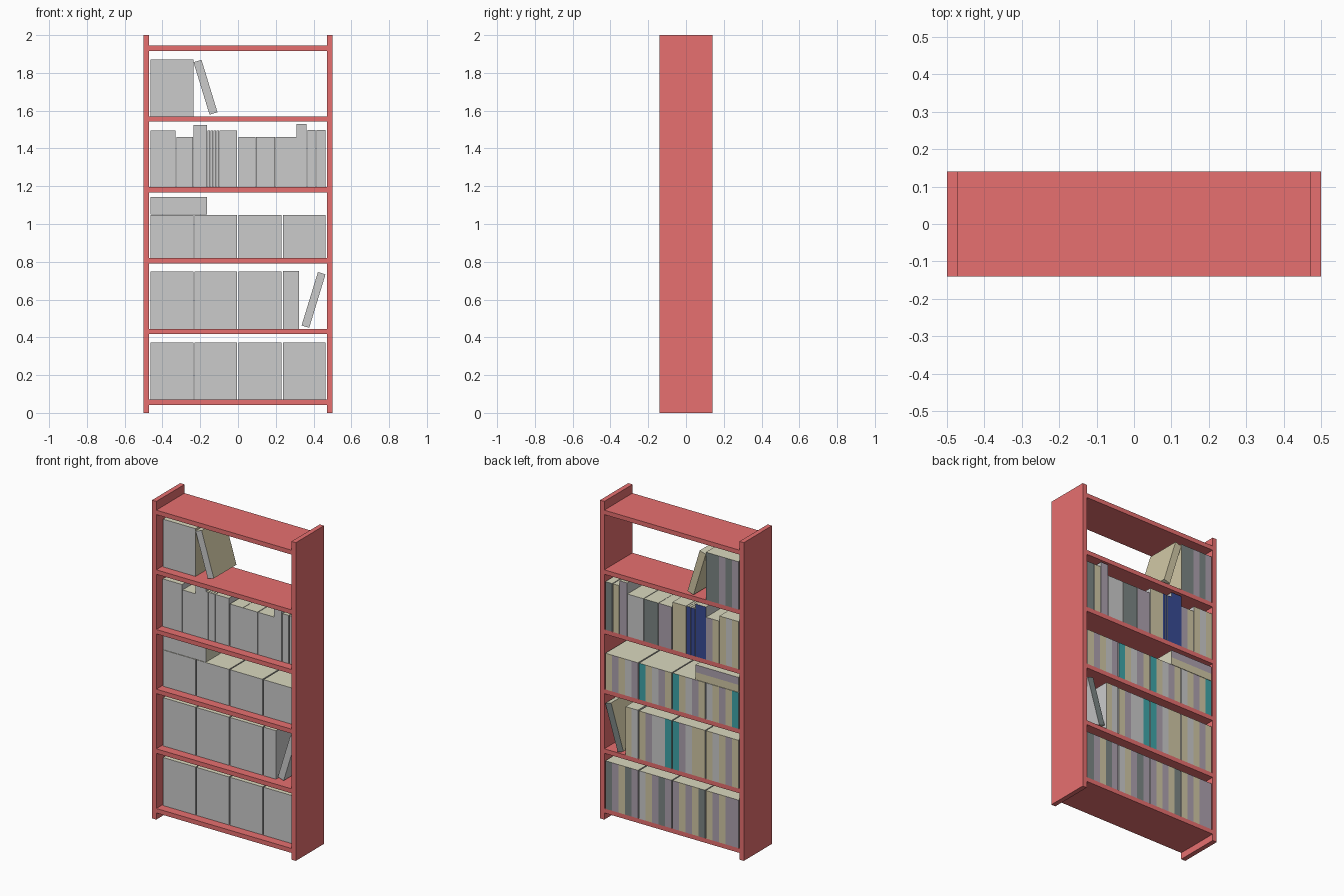
import bpy, bmesh, math
from mathutils import Matrix, Vector

if "Cube" in bpy.data.objects:
    bpy.data.objects.remove(bpy.data.objects["Cube"])

COLOURS = {
    "R": ("red_paint", (0.80, 0.16, 0.16)),
    "T": ("tan_cover", (0.64, 0.58, 0.38)),
    "P": ("purple_cover", (0.42, 0.36, 0.43)),
    "D": ("dark_cover", (0.20, 0.24, 0.23)),
    "G": ("grey_cover", (0.53, 0.53, 0.55)),
    "C": ("teal_cover", (0.05, 0.38, 0.40)),
    "N": ("navy_cover", (0.04, 0.07, 0.30)),
    "O": ("page_edges", (0.70, 0.69, 0.52)),
}
MATS = {}
for key, (label, rgb) in COLOURS.items():
    m = bpy.data.materials.new(label)
    m.diffuse_color = (*rgb, 1)
    m.use_nodes = True
    m.node_tree.nodes["Principled BSDF"].inputs["Base Color"].default_value = m.diffuse_color
    MATS[key] = m
KEYS = list(COLOURS)
SLOT = {k: i + 1 for i, k in enumerate(KEYS)}   # slot 0 stays plain grey
SLOT["_"] = 0

FRONT, BACK = -0.085, 0.14      # depth range of the books


def finish(name, bm):
    bmesh.ops.recalc_face_normals(bm, faces=bm.faces)
    me = bpy.data.meshes.new(name)
    bm.to_mesh(me)
    bm.free()
    ob = bpy.data.objects.new(name, me)
    bpy.context.collection.objects.link(ob)
    return ob


def board(name, x0, x1, z0, z1):
    bm = bmesh.new()
    bmesh.ops.create_cube(bm, size=1)
    bmesh.ops.scale(bm, vec=(x1 - x0, 0.28, z1 - z0), verts=bm.verts)
    bmesh.ops.translate(bm, vec=((x0 + x1) / 2, 0, (z0 + z1) / 2), verts=bm.verts)
    ob = finish(name, bm)
    ob.data.materials.append(MATS["R"])


def books(name, x0, x1, z0, z1, spines, left="_", right="_", tilt=0, flat=False):
    """One run of books; spines lists the cover colours from -x to +x
    (from bottom to top when the books lie flat)."""
    bm = bmesh.new()
    n = len(spines)
    w, h = (z1 - z0, x1 - x0) if flat else (x1 - x0, z1 - z0)
    rings = []
    for i in range(n + 1):
        x = -w / 2 + w * i / n
        rings.append([bm.verts.new((x, y, z)) for y, z in
                      ((FRONT, -h / 2), (BACK, -h / 2), (BACK, h / 2), (FRONT, h / 2))])
    for a, b, c in zip(rings, rings[1:], spines):
        for j, key in enumerate(("O", c, "O", "_")):   # bottom, spine, top, front
            k = (j + 1) % 4
            bm.faces.new((a[j], a[k], b[k], b[j])).material_index = SLOT[key]
    bm.faces.new(rings[0]).material_index = SLOT[left]
    bm.faces.new(rings[-1]).material_index = SLOT[right]
    turn = -90 if flat else tilt
    bm.transform(Matrix.Translation(Vector(((x0 + x1) / 2, 0, (z0 + z1) / 2)))
                 @ Matrix.Rotation(math.radians(turn), 4, "Y"))
    ob = finish(name, bm)
    ob.data.materials.append(None)
    for k in KEYS:
        ob.data.materials.append(MATS[k])


# Case: two side panels and six evenly spaced shelves
board("left_side_panel", -0.5, -0.47, 0, 2)
board("right_side_panel", 0.47, 0.5, 0, 2)
TOPS = [0.07 + 0.375 * i for i in range(6)]
for i, t in enumerate(TOPS):
    board(f"shelf_{i + 1}", -0.47, 0.47, t - 0.028, t)

# Even blocks of five books
SPANS = [(-0.462, -0.236), (-0.23, -0.004), (0.003, 0.229), (0.237, 0.463)]
ROWS = [
    ("bottom", TOPS[0], 0.372, ["PPTPT", "DTPTP", "PDPTG", "PDTPD"]),
    ("lower", TOPS[1], 0.748, ["TPTGT", "TTGPC", "CGGPT"]),
    ("middle", TOPS[2], 1.048, ["CTPTG", "TPGTC", "TPGTC", "PGTPT"]),
    ("top", TOPS[4], 1.87, ["PDPDD"]),
]
for row, z0, z1, blocks in ROWS:
    for i, ((x0, x1), spines) in enumerate(zip(SPANS, blocks)):
        books(f"{row}_row_books_{i + 1}", x0, x1, z0, z1, spines,
              right="T" if row == "top" else "_")

# Short run and leaning books
books("lower_row_pair", 0.237, 0.323, TOPS[1], 0.75, "GT")
books("lower_leaning_book", 0.379, 0.421, 0.45, 0.746, "D", left="T", tilt=17)
books("top_leaning_book", -0.194, -0.150, 1.579, 1.869, "T", left="T", right="T", tilt=-17)

# Stack lying flat on the middle row
books("flat_stack", -0.462, -0.164, 1.05, 1.143, "TP", left="O", right="O", flat=True)

# Mixed row: x start, x end, top, spines
MIXED = [
    (-0.464, -0.330, 1.494, "TGT"), (-0.326, -0.237, 1.461, "TP"),
    (-0.236, -0.164, 1.525, "NN"), (-0.098, -0.004, 1.494, "TT"),
    (0.003, 0.093, 1.461, "P"), (0.095, 0.195, 1.461, "D"),
    (0.199, 0.309, 1.461, "G"), (0.311, 0.363, 1.530, "P"),
    (0.368, 0.411, 1.498, "T"), (0.416, 0.463, 1.498, "D"),
]
MIXED += [(-0.162 + 0.016 * i, -0.148 + 0.016 * i, 1.494, "N") for i in range(4)]
for i, (x0, x1, top, spines) in enumerate(MIXED):
    books(f"mixed_row_books_{i + 1}", x0, x1, TOPS[3], top, spines)
